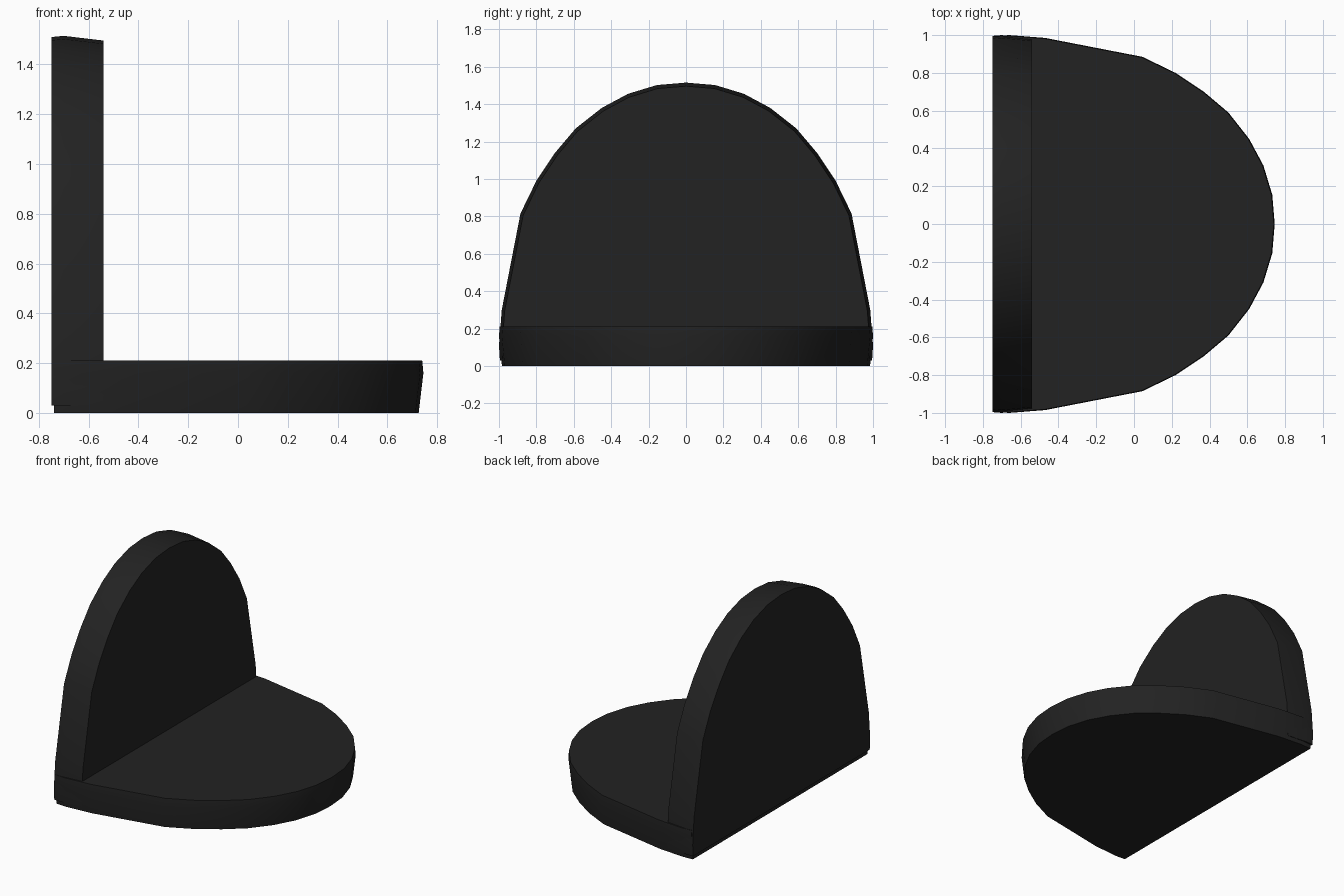
import bpy, bmesh

if "Cube" in bpy.data.objects:
    bpy.data.objects.remove(bpy.data.objects["Cube"])

mat = bpy.data.materials.new("charcoal black")
mat.diffuse_color = (0.016, 0.016, 0.016, 1)
mat.use_nodes = True
mat.node_tree.nodes["Principled BSDF"].inputs["Base Color"].default_value = mat.diffuse_color

# Half outline of a rounded plate: (half width, distance from the straight edge)
HALF = [(0.995, 0.0), (1.0, 0.08), (0.985, 0.27), (0.885, 0.785), (0.80, 0.96),
        (0.70, 1.11), (0.59, 1.24), (0.45, 1.35), (0.31, 1.425), (0.155, 1.472)]
OUTLINE = HALF + [(0.0, 1.485)] + [(-w, d) for w, d in reversed(HALF)]

# Depth through the plate, and inset of the outline there
RINGS = [(0.0, 0.004), (0.05, 0.0), (0.21, 0.016)]


def plate(name, place):
    """Loft the outline through the rings; place maps (width, dist, depth) to xyz."""
    bm = bmesh.new()
    loops = []
    for depth, inset in RINGS:
        s = 1 - inset
        loops.append([bm.verts.new(place(w * s, d * (1 - inset * 0.8), depth))
                      for w, d in OUTLINE])
    n = len(OUTLINE)
    for a, b in zip(loops, loops[1:]):
        for i in range(n):
            j = (i + 1) % n
            bm.faces.new((a[i], a[j], b[j], b[i]))
    bm.faces.new(loops[0])
    bm.faces.new(loops[-1])
    bmesh.ops.recalc_face_normals(bm, faces=bm.faces)
    me = bpy.data.meshes.new(name)
    bm.to_mesh(me)
    bm.free()
    me.materials.append(mat)
    ob = bpy.data.objects.new(name, me)
    bpy.context.collection.objects.link(ob)
    bpy.ops.object.select_all(action='DESELECT')
    ob.select_set(True)
    bpy.context.view_layer.objects.active = ob
    bpy.ops.object.shade_smooth_by_angle(angle=0.6)


# Upright back plate and flat base plate, same shape turned a quarter
plate("back_plate", lambda w, d, t: (-0.75 + t, w, 0.03 + d))
plate("base_plate", lambda w, d, t: (-0.74 + d, w, 0.21 - t))
